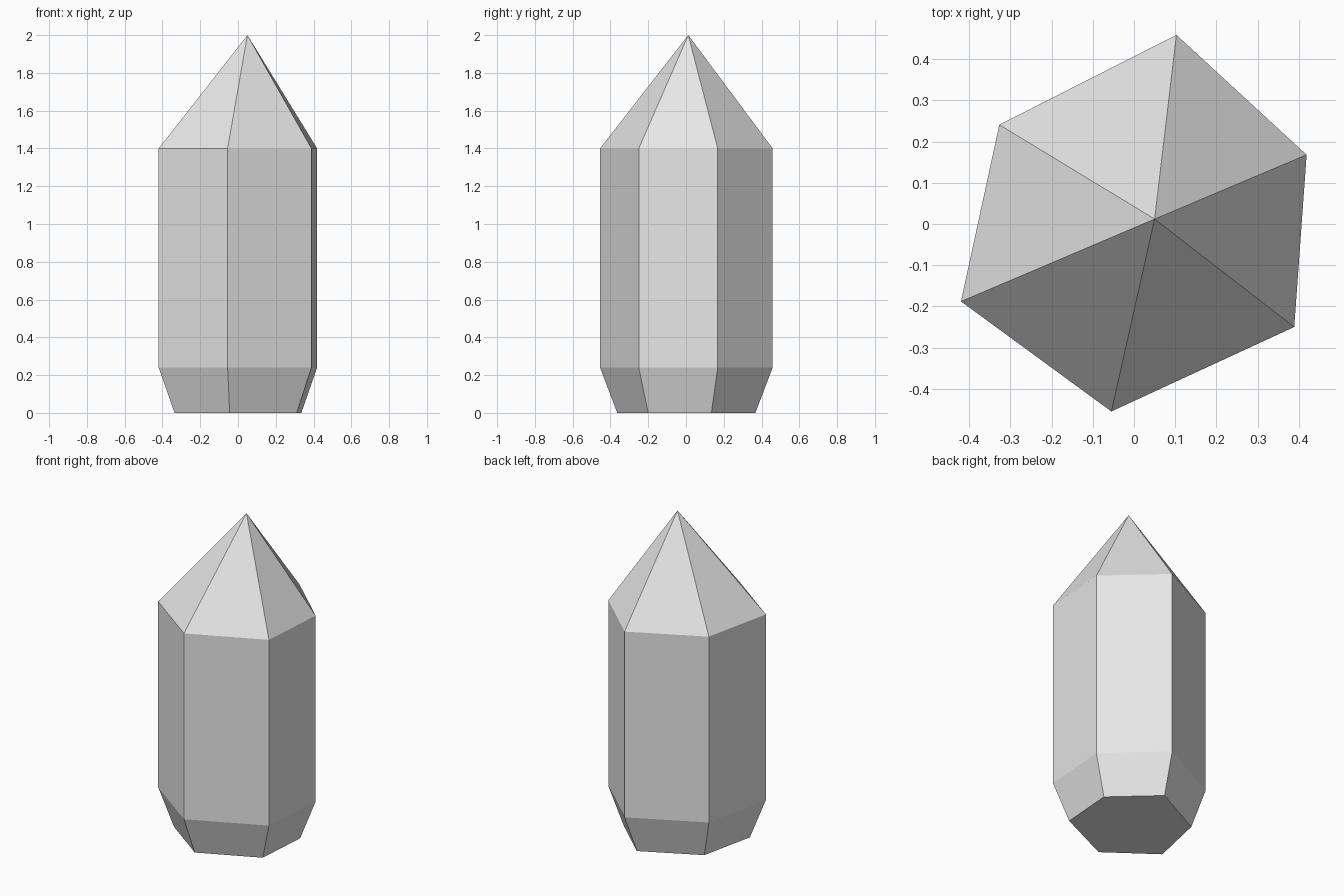
import bpy
import bmesh

cube = bpy.data.objects.get("Cube")
if cube:
    bpy.data.objects.remove(cube, do_unlink=True)

# Pale grey stone
stone = bpy.data.materials.new("pale_grey")
stone.use_nodes = True
grey = (0.8, 0.8, 0.8, 1)
stone.diffuse_color = grey
stone.node_tree.nodes["Principled BSDF"].inputs["Base Color"].default_value = grey

# Irregular six-sided outline, counter-clockwise, and the off-centre tip
outline = [(0.103, 0.459), (-0.327, 0.241), (-0.42, -0.188),
           (-0.055, -0.455), (0.389, -0.25), (0.419, 0.168)]
tip_at = (0.05, 0.012, 2)

bm = bmesh.new()


def ring(z, scale):
    return [bm.verts.new((x * scale, y * scale, z)) for x, y in outline]


def bridge(low, high):
    for i in range(len(low)):
        j = (i + 1) % len(low)
        bm.faces.new((low[i], low[j], high[j], high[i]))


# Tapered foot and straight shaft
base, waist, shoulder = ring(0, 0.8), ring(0.24, 1), ring(1.4, 1)
bm.faces.new(base[::-1])
bridge(base, waist)
bridge(waist, shoulder)

# Pointed top
tip = bm.verts.new(tip_at)
for i, vert in enumerate(shoulder):
    bm.faces.new((vert, shoulder[(i + 1) % len(shoulder)], tip))

bmesh.ops.recalc_face_normals(bm, faces=bm.faces)
mesh = bpy.data.meshes.new("crystal")
bm.to_mesh(mesh)
bm.free()
mesh.materials.append(stone)
bpy.context.collection.objects.link(bpy.data.objects.new("crystal", mesh))
